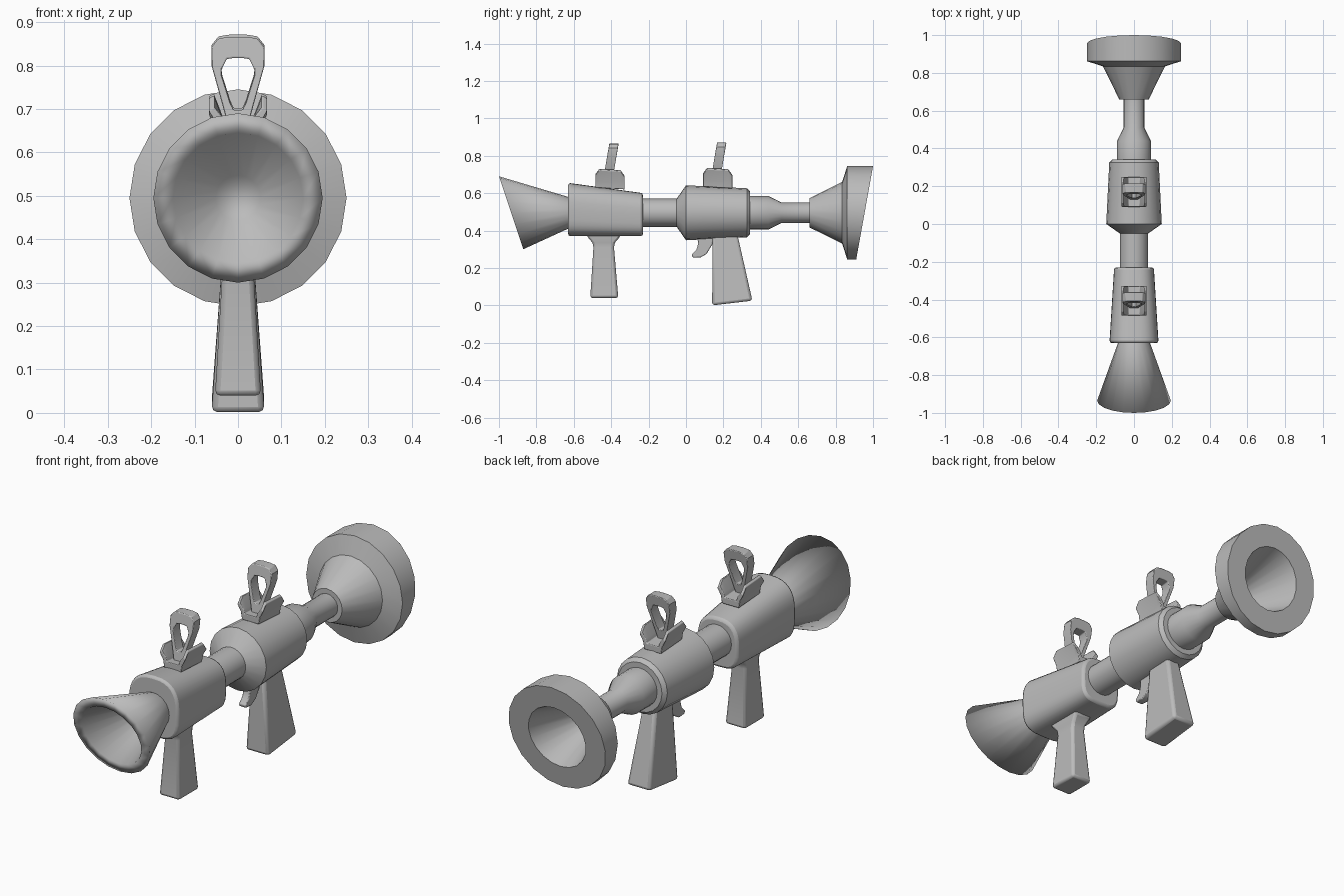
import bpy, bmesh, math
from mathutils import Vector

if "Cube" in bpy.data.objects:
    bpy.data.objects.remove(bpy.data.objects["Cube"])

grey = bpy.data.materials.new("plain_grey")
grey.use_nodes = True
grey.diffuse_color = (0.5, 0.5, 0.5, 1)
grey.node_tree.nodes["Principled BSDF"].inputs["Base Color"].default_value = (0.5, 0.5, 0.5, 1)

AXIS = 0.495  # height of the barrel axis


def loft(name, rings, closed=False, bevel=0, smooth=35):
    """Skin a list of equal-length point rings; cap the ends unless closed."""
    bm = bmesh.new()
    vs = [[bm.verts.new(p) for p in ring] for ring in rings]
    n = len(vs[0])
    pairs = list(zip(vs, vs[1:])) + ([(vs[-1], vs[0])] if closed else [])
    for a, b in pairs:
        for i in range(n):
            j = (i + 1) % n
            bm.faces.new((a[i], a[j], b[j], b[i]))
    if not closed:
        bm.faces.new(vs[0])
        bm.faces.new(vs[-1])
    bmesh.ops.recalc_face_normals(bm, faces=bm.faces)
    mesh = bpy.data.meshes.new(name)
    bm.to_mesh(mesh)
    bm.free()
    mesh.materials.append(grey)
    ob = bpy.data.objects.new(name, mesh)
    bpy.context.collection.objects.link(ob)
    if bevel:
        mod = ob.modifiers.new("soft_edges", 'BEVEL')
        mod.width, mod.segments = bevel, 2
        mod.limit_method, mod.angle_limit = 'ANGLE', math.radians(40)
    bpy.ops.object.select_all(action='DESELECT')
    ob.select_set(True)
    bpy.context.view_layer.objects.active = ob
    bpy.ops.object.shade_smooth_by_angle(angle=math.radians(smooth))
    return ob


def circle(y, r, tilt=0, sides=20):
    """Ring around the barrel axis; tilt leans its plane along y."""
    pts = []
    for i in range(sides):
        a = math.tau * i / sides
        z = r * math.cos(a)
        pts.append(Vector((r * math.sin(a), y + tilt * z, AXIS + z)))
    return pts


def revolve(name, profile, **kw):
    return loft(name, [circle(*p) for p in profile], **kw)


def rect(z, y0, y1, w):
    """Horizontal rectangle for a grip section."""
    return [Vector(p) for p in ((-w, y0, z), (w, y0, z), (w, y1, z), (-w, y1, z))]


def squircle(y, w, z0, z1, sides=32):
    """Housing section: round above, squarer below."""
    mid, h = (z0 + z1) / 2, (z1 - z0) / 2
    pts = []
    for i in range(sides):
        a = math.tau * i / sides
        c, s = math.cos(a), math.sin(a)
        e = 2 / (2.6 if s > 0 else 3.6)
        pts.append(Vector((w * math.copysign(abs(c) ** e, c), y,
                           mid + h * math.copysign(abs(s) ** e, s))))
    return pts


# Hollow front muzzle with a raked mouth
revolve("front_muzzle", [(-0.60, 0.078), (-0.63, 0.085), (-0.935, 0.195, -0.333),
                         (-0.935, 0.15, -0.333), (-0.65, 0.052)], smooth=130)

# Housings and barrel
loft("front_housing", [squircle(-0.63, 0.13, 0.37, 0.655),
                       squircle(-0.23, 0.105, 0.37, 0.60)], bevel=0.012)
revolve("barrel", [(-0.30, 0.075), (0.0, 0.075)])
revolve("rear_housing", [(-0.05, 0.075), (0.0, 0.147), (0.325, 0.131), (0.342, 0.115)])
revolve("rear_collar", [(0.33, 0.09), (0.44, 0.09), (0.51, 0.055), (0.70, 0.055)])

# Hollow rear bell with a thick flared rim
revolve("rear_bell", [(0.66, 0.078), (0.835, 0.165), (0.862, 0.25),
                      (0.955, 0.25, 0.18), (0.955, 0.148, 0.18), (0.70, 0.06)])

# Grips
loft("front_grip", [rect(0.04, -0.512, -0.362, 0.053), rect(0.31, -0.495, -0.385, 0.037),
                    rect(0.335, -0.50, -0.38, 0.037), rect(0.37, -0.53, -0.35, 0.045),
                    rect(0.40, -0.53, -0.35, 0.045)], bevel=0.012)
rear = [rect(0.0, 0.14, 0.355, 0.061), rect(0.40, 0.142, 0.27, 0.033)]
for p in rear[0][2:]:
    p.z += 0.025
loft("rear_grip", rear, bevel=0.014)

# Trigger
hook = [(0.15, 0.37), (0.14, 0.325), (0.11, 0.275), (0.075, 0.255), (0.035, 0.257),
        (0.03, 0.27), (0.055, 0.295), (0.065, 0.33), (0.06, 0.37)]
loft("trigger", [[Vector((x, y, z)) for y, z in hook] for x in (-0.018, 0.018)], bevel=0.004)


def mirrored(half):
    return half + [(-x, z) for x, z in reversed(half)]


# Sights: a flared saddle carrying a teardrop loop
loop_outer = mirrored([(0.02, 0.65), (0.036, 0.71), (0.061, 0.80),
                       (0.061, 0.842), (0.045, 0.862), (0.02, 0.866)])
loop_inner = mirrored([(0.01, 0.697), (0.018, 0.715), (0.037, 0.775),
                       (0.038, 0.79), (0.026, 0.815), (0.012, 0.817)])
trough = mirrored([(0.0, 0.625), (0.044, 0.625), (0.05, 0.66), (0.068, 0.72), (0.056, 0.728),
                   (0.036, 0.675), (0.03, 0.655), (0.0, 0.655)][1:-1])


def loop_ring(pts, y, dz):
    return [Vector((x, y + 0.17 * (z - 0.73), z + dz)) for x, z in pts]


def saddle_ring(y, dy, dz, drop):
    """Trough section whose wings are lowered by drop at the ends."""
    return [Vector((x, y + dy, z + dz - 0.06 * dy - (drop if z > 0.7 else 0))) for x, z in trough]


for side, y, dz in (("front", -0.408, 0.0), ("rear", 0.168, 0.005)):
    loft(side + "_sight_loop", [loop_ring(loop_outer, y - 0.025, dz), loop_ring(loop_inner, y - 0.025, dz),
                                loop_ring(loop_inner, y + 0.025, dz), loop_ring(loop_outer, y + 0.025, dz)],
         closed=True, bevel=0.003)
    loft(side + "_sight_saddle", [saddle_ring(y, dy, dz, drop) for dy, drop in
                                  ((-0.077, 0.03), (-0.055, 0), (0.058, 0), (0.08, 0.03))],
         bevel=0.003)
